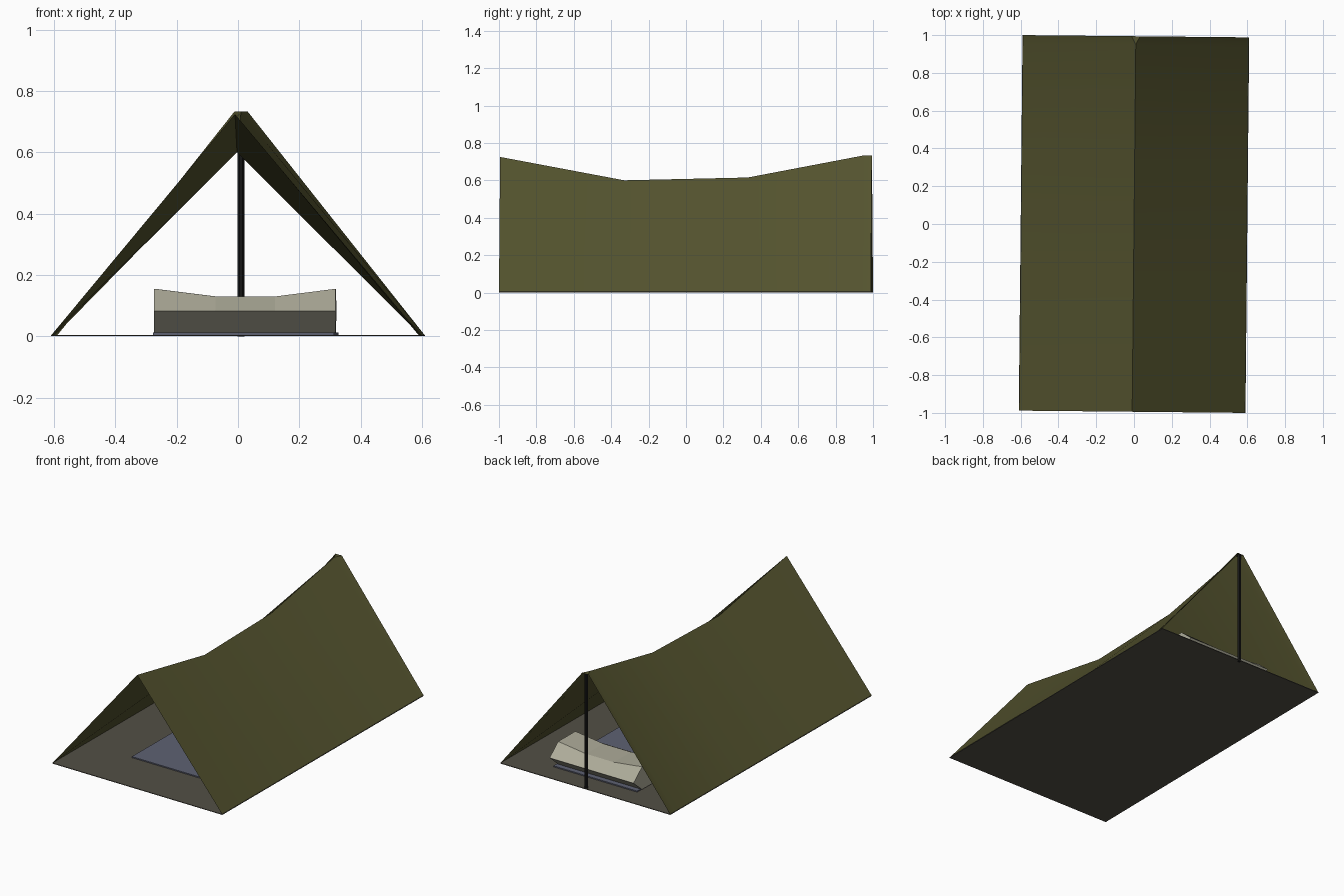
import bpy, bmesh, math

if "Cube" in bpy.data.objects:
    bpy.data.objects.remove(bpy.data.objects["Cube"])

TURN = -0.01      # whole tent sits slightly turned
HALF_W, HALF_L = 0.6, 0.994


def material(name, rgb):
    m = bpy.data.materials.new(name)
    m.diffuse_color = (*rgb, 1)
    m.use_nodes = True
    m.node_tree.nodes["Principled BSDF"].inputs["Base Color"].default_value = m.diffuse_color
    return m


def add(name, verts, faces, mat, recalc=True):
    me = bpy.data.meshes.new(name)
    me.from_pydata(verts, [], faces)
    if recalc:
        bm = bmesh.new()
        bm.from_mesh(me)
        bmesh.ops.recalc_face_normals(bm, faces=bm.faces)
        bm.to_mesh(me)
        bm.free()
    me.materials.append(mat)
    ob = bpy.data.objects.new(name, me)
    ob.rotation_euler.z = TURN
    bpy.context.collection.objects.link(ob)
    return ob


def loft(name, rings, mat):
    """Skin matching closed rings and cap both ends."""
    n = len(rings[0])
    verts = [p for r in rings for p in r]
    faces = [(a * n + i, a * n + (i + 1) % n, (a + 1) * n + (i + 1) % n, (a + 1) * n + i)
             for a in range(len(rings) - 1) for i in range(n)]
    faces += [tuple(range(n)), tuple(range(len(verts) - n, len(verts)))]
    return add(name, verts, faces, mat)


def rect(x0, x1, y0, y1, z):
    return [(x0, y0, z), (x1, y0, z), (x1, y1, z), (x0, y1, z)]


olive = material("canvas_olive", (0.09, 0.088, 0.028))
floor_col = material("groundsheet_grey", (0.085, 0.078, 0.06))
slate = material("mat_slate", (0.11, 0.12, 0.17))
cream = material("pillow_cream", (0.42, 0.41, 0.32))
black = material("pole_black", (0.008, 0.008, 0.008))

# Canvas: sagging ridge, open at both ends, ridge splits over the pole at the back
ridge = [(-HALF_L, 0.725, 0), (-0.33, 0.60, 0), (0.33, 0.615, 0),
         (0.95, 0.733, 0), (HALF_L, 0.733, 0.022)]
verts, faces = [], []
for y, z, split in ridge:
    verts += [(-HALF_W, y, 0.003), (-split, y, z), (split, y, z), (HALF_W, y, 0.003)]
for k in range(len(ridge) - 1):
    a, b = 4 * k, 4 * k + 4
    faces += [(a, b, b + 1, a + 1), (a + 2, b + 2, b + 3, a + 3)]
faces.append((13, 17, 18))
canvas = add("tent_canvas", verts, faces, olive, recalc=False)
bm = bmesh.new()
bm.from_mesh(canvas.data)
bmesh.ops.remove_doubles(bm, verts=bm.verts, dist=1e-4)
bmesh.ops.recalc_face_normals(bm, faces=bm.faces)
if sum(f.normal.z for f in bm.faces) < 0:
    bmesh.ops.reverse_faces(bm, faces=bm.faces)
bm.to_mesh(canvas.data)
bm.free()
bpy.context.view_layer.objects.active = canvas
canvas.select_set(True)
bpy.ops.object.shade_smooth_by_angle(angle=math.radians(30))

# Ground sheet
loft("ground_sheet", [rect(-HALF_W, HALF_W, -HALF_L, HALF_L, z) for z in (0.001, 0.005)],
     floor_col)

# Sleeping mat
loft("sleeping_mat", [rect(-0.27, 0.32, -0.67, 0.86, z) for z in (0.005, 0.012)], slate)

# Pillow: hexagonal section with a dip in the middle
rings = []
for x, top in ((-0.28, 0.155), (-0.08, 0.13), (0.115, 0.13), (0.312, 0.155)):
    c, r = 0.74, 0.17
    rings.append([(x, c - r, 0.083), (x, c - r / 2, 0.011), (x, c + r / 2, 0.011),
                  (x, c + r, 0.083), (x, c + r / 2, top), (x, c - r / 2, top)])
loft("pillow", rings, cream)

# Back pole
loft("back_pole", [[(0.011 * math.cos(t * math.pi / 3), 0.983 + 0.011 * math.sin(t * math.pi / 3), z)
                    for t in range(6)] for z in (0, 0.73)], black)
